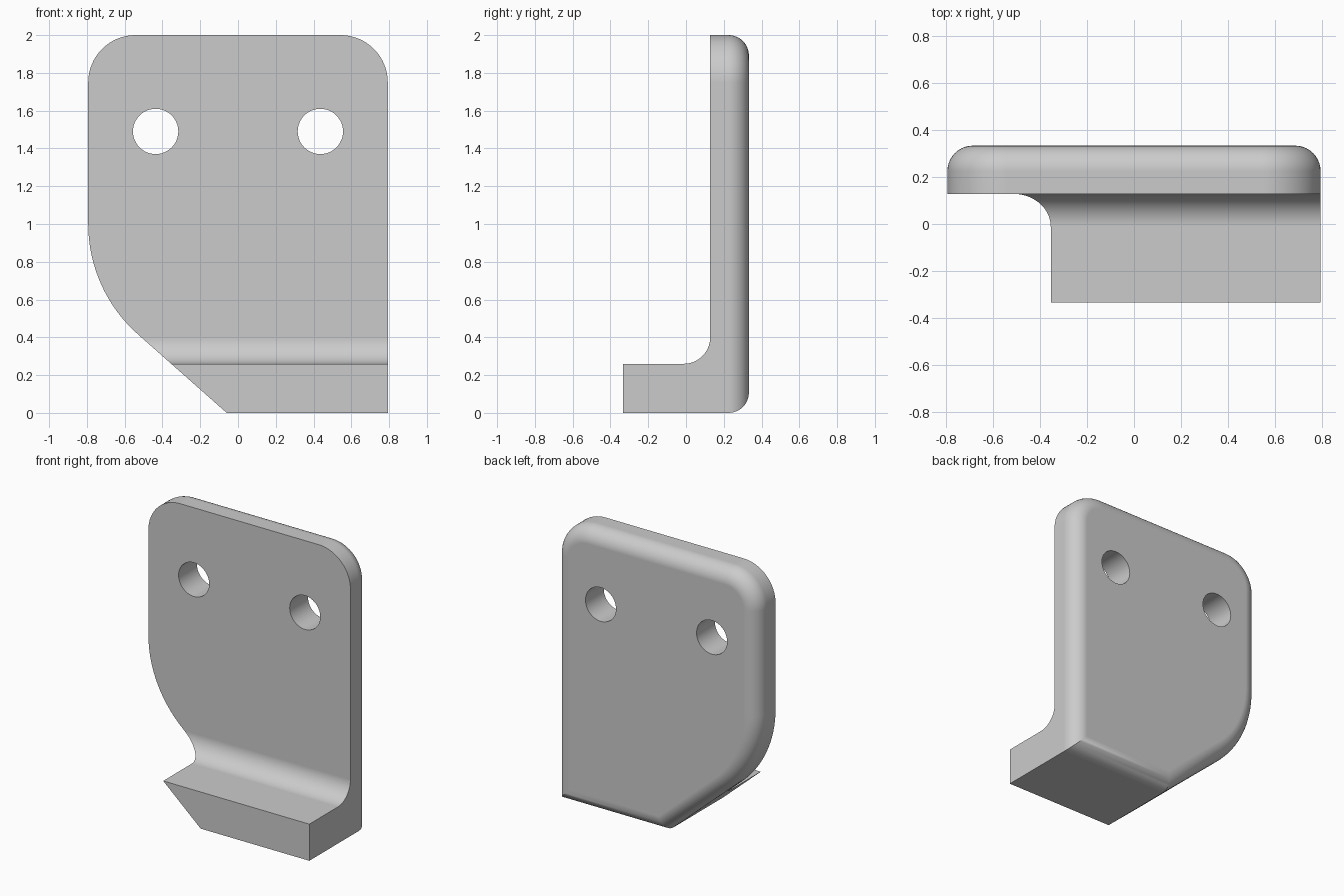
import bpy
import bmesh
from math import cos, sin, radians, pi
from mathutils import Vector

if "Cube" in bpy.data.objects:
    bpy.data.objects.remove(bpy.data.objects["Cube"], do_unlink=True)

HALF_W, HEIGHT, HALF_D = 0.793, 2.0, 0.333
PLATE_FRONT, SHELF_TOP = 0.128, 0.26
FILLET, CORNER, BACK_ROUND = 0.14, 0.25, 0.108
SLOPE, SWEEP = 41, 0.78          # slanted lower edge and its blend radius


def arc(cx, cy, r, start, end, steps=16):
    """Points on an arc, angles in degrees."""
    angles = [radians(start + (end - start) * i / steps) for i in range(steps + 1)]
    return [Vector((cx + r * cos(a), cy + r * sin(a))) for a in angles]


def inset(points, d):
    """Move a counter-clockwise outline inward by d, with mitred corners."""
    result = []
    for i, p in enumerate(points):
        a = (p - points[i - 1]).normalized()
        b = (points[(i + 1) % len(points)] - p).normalized()
        na, nb = Vector((-a.y, a.x)), Vector((-b.y, b.x))
        result.append(p + (na + nb) * d / (1 + na.dot(nb)))
    return result


def loft(name, rings):
    """Closed solid through a list of rings of 3D points."""
    bm = bmesh.new()
    loops = [[bm.verts.new(p) for p in ring] for ring in rings]
    n = len(loops[0])
    for low, high in zip(loops, loops[1:]):
        for i in range(n):
            j = (i + 1) % n
            bm.faces.new((low[i], low[j], high[j], high[i]))
    bm.faces.new(loops[0][::-1])
    bm.faces.new(loops[-1])
    bmesh.ops.recalc_face_normals(bm, faces=bm.faces)
    mesh = bpy.data.meshes.new(name)
    bm.to_mesh(mesh)
    bm.free()
    obj = bpy.data.objects.new(name, mesh)
    bpy.context.collection.objects.link(obj)
    return obj


def cut(target, cutter):
    cutter.hide_render = True
    bpy.context.view_layer.objects.active = target
    mod = target.modifiers.new("cut", "BOOLEAN")
    mod.operation, mod.solver, mod.object = "DIFFERENCE", "EXACT", cutter
    bpy.ops.object.modifier_apply(modifier=mod.name)
    bpy.data.objects.remove(cutter, do_unlink=True)


# Front outline, counter-clockwise from the lower slanted corner
outline = [Vector((-0.06, 0)), Vector((HALF_W, 0))]
outline += arc(HALF_W - CORNER, HEIGHT - CORNER, CORNER, 0, 90)
outline += arc(CORNER - HALF_W, HEIGHT - CORNER, CORNER, 90, 180)
outline += arc(SWEEP - HALF_W, 1.0, SWEEP, 180, 270 - SLOPE)

# Bracket body with a rounded rear edge
layers = [(0, -HALF_D)]
for p in arc(0, 0, BACK_ROUND, 0, 90, 10):
    layers.append((BACK_ROUND - p.x, HALF_D - BACK_ROUND + p.y))
bracket = loft("bracket", [[(p.x, y, p.y) for p in inset(outline, d)] for d, y in layers])

# Clear the space above the shelf, leaving a fillet against the plate
notch = [Vector((-1, SHELF_TOP)), Vector((-1, 3)), Vector((PLATE_FRONT, 3))]
notch += arc(PLATE_FRONT - FILLET, SHELF_TOP + FILLET, FILLET, 0, -90)
cut(bracket, loft("notch_cutter", [[(x, p.x, p.y) for p in notch] for x in (-1, 1)]))

# Two screw holes
for x in (-0.436, 0.436):
    circle = arc(x, 1.49, 0.12, 0, 360, 48)[:-1]
    cut(bracket, loft("hole_cutter", [[(p.x, y, p.y) for p in circle] for y in (0, 1)]))

# Plain grey finish
grey = bpy.data.materials.new("plain_grey")
grey.use_nodes = True
colour = (0.6, 0.6, 0.6, 1)
grey.diffuse_color = colour
grey.node_tree.nodes["Principled BSDF"].inputs["Base Color"].default_value = colour
bracket.data.materials.clear()
bracket.data.materials.append(grey)

# Smooth curves, flat plates
bpy.ops.object.select_all(action="DESELECT")
bracket.select_set(True)
bpy.context.view_layer.objects.active = bracket
bpy.ops.object.shade_smooth_by_angle(angle=radians(30))
weighted = bracket.modifiers.new("flat_plates", "WEIGHTED_NORMAL")
weighted.keep_sharp = True
weighted.weight = 100
